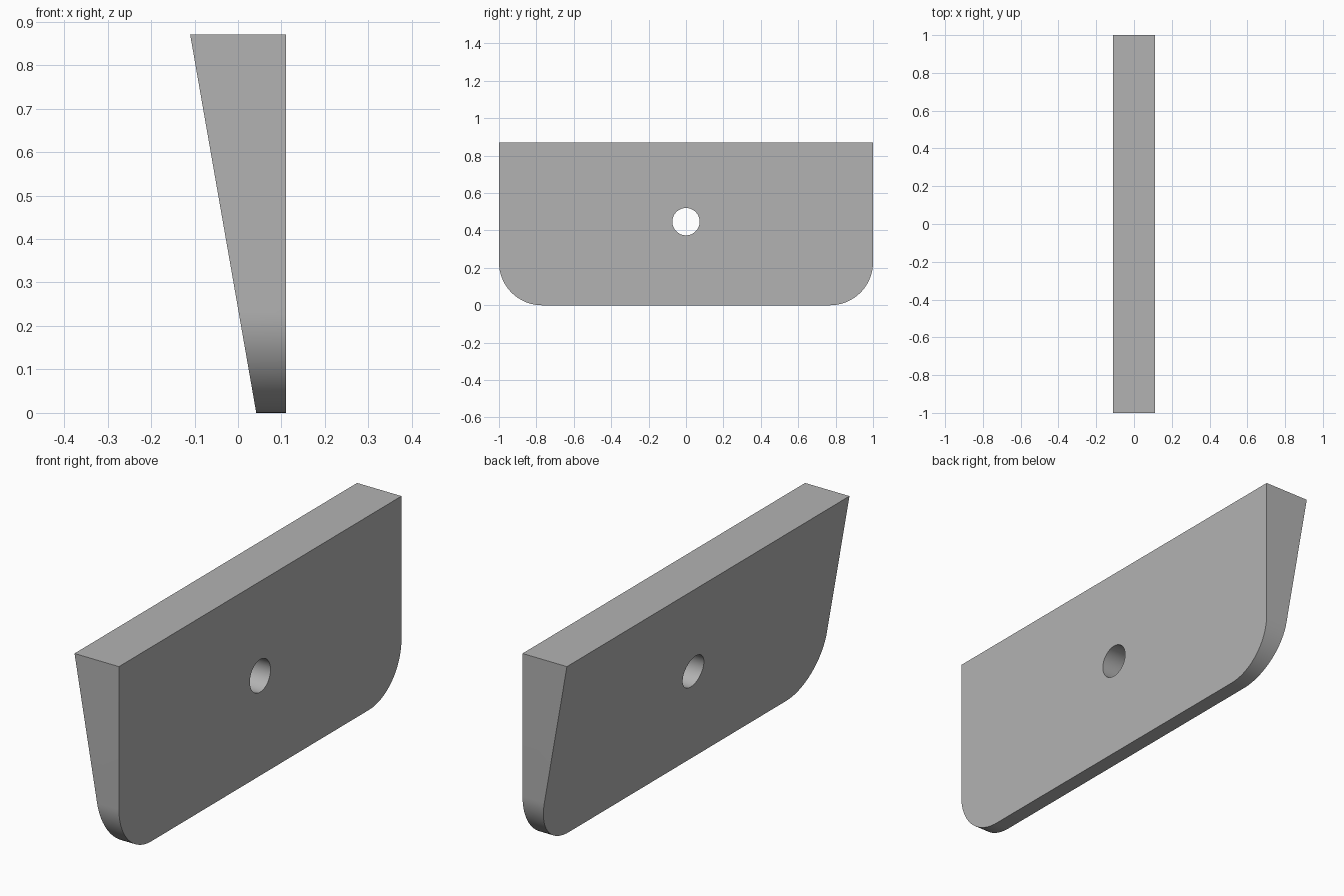
import bpy, bmesh
from math import sin, cos, pi, radians

cube = bpy.data.objects.get("Cube")
if cube:
    bpy.data.objects.remove(cube, do_unlink=True)

HEIGHT, HALF_LENGTH, RADIUS = 0.87, 1.0, 0.23
BACK_X, TOP_X, BOTTOM_X = 0.11, -0.11, 0.042
HOLE_Z, HOLE_RADIUS = 0.447, 0.073

grey = bpy.data.materials.new("plain grey")
grey.use_nodes = True
grey.diffuse_color = (0.45, 0.45, 0.45, 1)
grey.node_tree.nodes["Principled BSDF"].inputs["Base Color"].default_value = grey.diffuse_color


def slope_x(z):
    return BOTTOM_X + (TOP_X - BOTTOM_X) * z / HEIGHT


# Outline with two rounded lower corners
steps = 24
corner = [(HALF_LENGTH - RADIUS + RADIUS * sin(a), RADIUS - RADIUS * cos(a))
          for a in (i * pi / 2 / steps for i in range(steps + 1))]
outline = corner + [(HALF_LENGTH, HEIGHT), (-HALF_LENGTH, HEIGHT)]
outline += [(-y, z) for y, z in reversed(corner)]

# Tapered wedge plate: one upright side, one sloping side
bm = bmesh.new()
upright = [bm.verts.new((BACK_X, y, z)) for y, z in outline]
sloping = [bm.verts.new((slope_x(z), y, z)) for y, z in outline]
bm.faces.new(upright)
bm.faces.new(reversed(sloping))
for i in range(len(outline)):
    j = (i + 1) % len(outline)
    bm.faces.new((upright[i], sloping[i], sloping[j], upright[j]))
bmesh.ops.recalc_face_normals(bm, faces=bm.faces)
mesh = bpy.data.meshes.new("wedge_plate")
bm.to_mesh(mesh)
bm.free()
plate = bpy.data.objects.new("wedge_plate", mesh)
bpy.context.collection.objects.link(plate)
mesh.materials.append(grey)

# Round hole straight through the plate
bpy.ops.mesh.primitive_cylinder_add(vertices=64, radius=HOLE_RADIUS, depth=1,
                                    location=(0, 0, HOLE_Z), rotation=(0, pi / 2, 0))
cutter = bpy.context.object
cutter.name = "hole_cutter"
cutter.data.materials.append(grey)
bpy.ops.object.select_all(action="DESELECT")
plate.select_set(True)
bpy.context.view_layer.objects.active = plate
hole = plate.modifiers.new("hole", "BOOLEAN")
hole.operation = "DIFFERENCE"
hole.solver = "EXACT"
hole.object = cutter
bpy.ops.object.modifier_apply(modifier=hole.name)
bpy.data.objects.remove(cutter, do_unlink=True)

bpy.ops.object.shade_smooth_by_angle(angle=radians(30))
